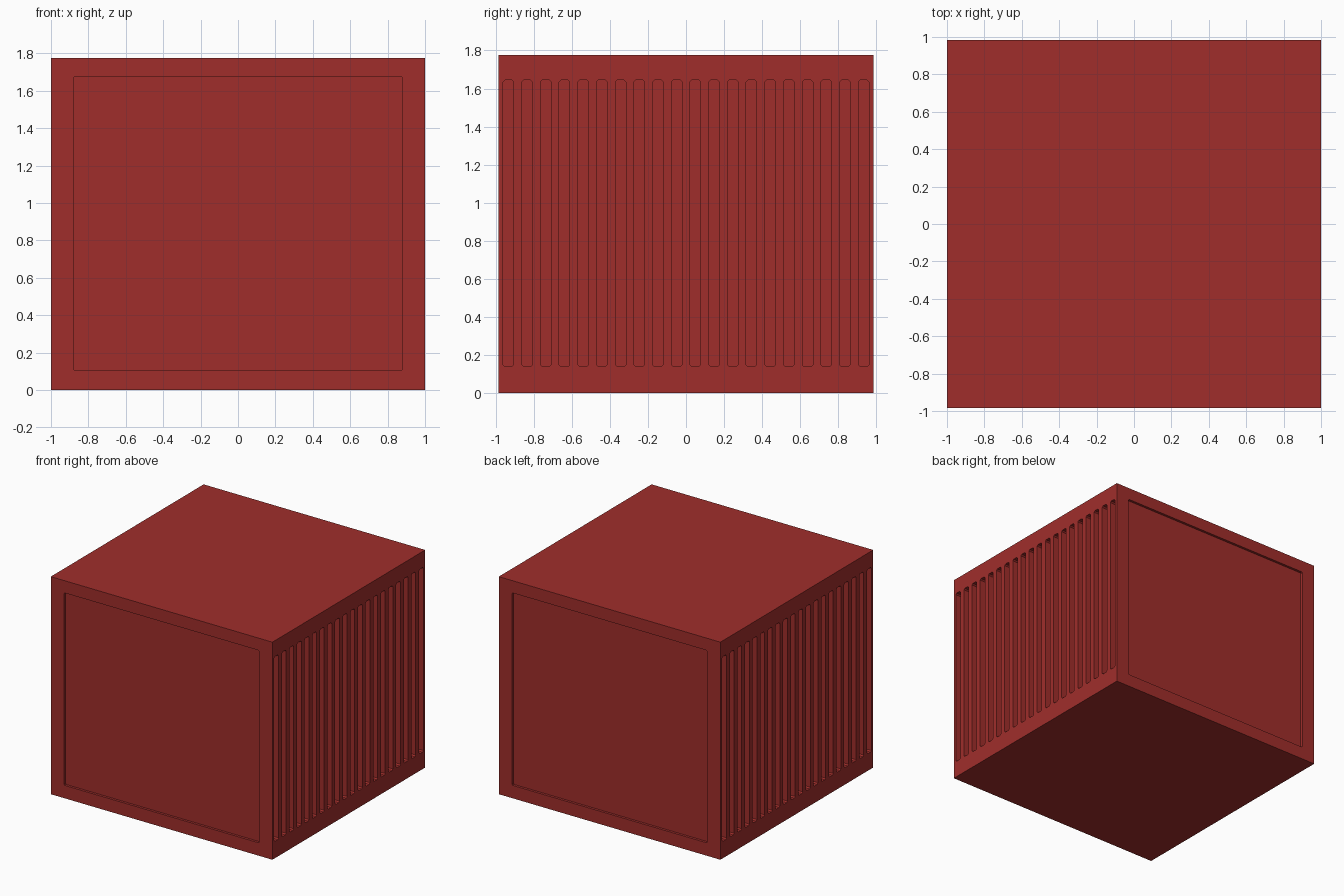
import bpy, bmesh

if "Cube" in bpy.data.objects:
    bpy.data.objects.remove(bpy.data.objects["Cube"])

W, D, H = 1.0, 0.985, 1.775
SLOTS, SLOT_W, SLOT_Z0, SLOT_Z1, SLOT_DEPTH = 20, 0.055, 0.138, 1.645, 0.05
PANEL_W, PANEL_Z0, PANEL_Z1, PANEL_DEPTH = 0.88, 0.105, 1.675, 0.02


def add_prism(bm, axis, a0, a1, u0, u1, z0, z1, c=0.01):
    """Rectangle with clipped corners in (u, z), extruded along x or y."""
    outline = [(u0 + c, z0), (u1 - c, z0), (u1, z0 + c), (u1, z1 - c),
               (u1 - c, z1), (u0 + c, z1), (u0, z1 - c), (u0, z0 + c)]
    place = (lambda a, u, z: (a, u, z)) if axis == 'x' else (lambda a, u, z: (u, a, z))
    rings = [[bm.verts.new(place(a, u, z)) for u, z in outline] for a in (a0, a1)]
    bm.faces.new(rings[0])
    bm.faces.new(rings[1])
    for i in range(8):
        j = (i + 1) % 8
        bm.faces.new((rings[0][i], rings[0][j], rings[1][j], rings[1][i]))


def mesh_object(name, bm):
    bmesh.ops.recalc_face_normals(bm, faces=bm.faces[:])
    mesh = bpy.data.meshes.new(name)
    bm.to_mesh(mesh)
    bm.free()
    obj = bpy.data.objects.new(name, mesh)
    bpy.context.collection.objects.link(obj)
    return obj


# Container body
bm = bmesh.new()
bmesh.ops.create_cube(bm, size=2)
for v in bm.verts:
    v.co = (v.co.x * W, v.co.y * D, (v.co.z + 1) * H / 2)
body = mesh_object("container_body", bm)

red = bpy.data.materials.new("red_paint")
red.diffuse_color = (0.35, 0.027, 0.024, 1)
red.use_nodes = True
red.node_tree.nodes["Principled BSDF"].inputs["Base Color"].default_value = red.diffuse_color
body.data.materials.append(red)

# Recesses: side slots on both flanks, door panels at front and back
bm = bmesh.new()
first = -0.9335
pitch = -2 * first / (SLOTS - 1)
for s in (-1, 1):
    for i in range(SLOTS):
        y = first + i * pitch
        add_prism(bm, 'x', s * (W - SLOT_DEPTH), s * (W + 0.1),
                  y - SLOT_W / 2, y + SLOT_W / 2, SLOT_Z0, SLOT_Z1)
    add_prism(bm, 'y', s * (D - PANEL_DEPTH), s * (D + 0.1),
              -PANEL_W, PANEL_W, PANEL_Z0, PANEL_Z1, 0.006)
cutter = mesh_object("recess_cutter", bm)
cutter.hide_render = True
cutter.hide_set(True)

cut = body.modifiers.new("recesses", 'BOOLEAN')
cut.operation = 'DIFFERENCE'
cut.solver = 'EXACT'
cut.object = cutter
